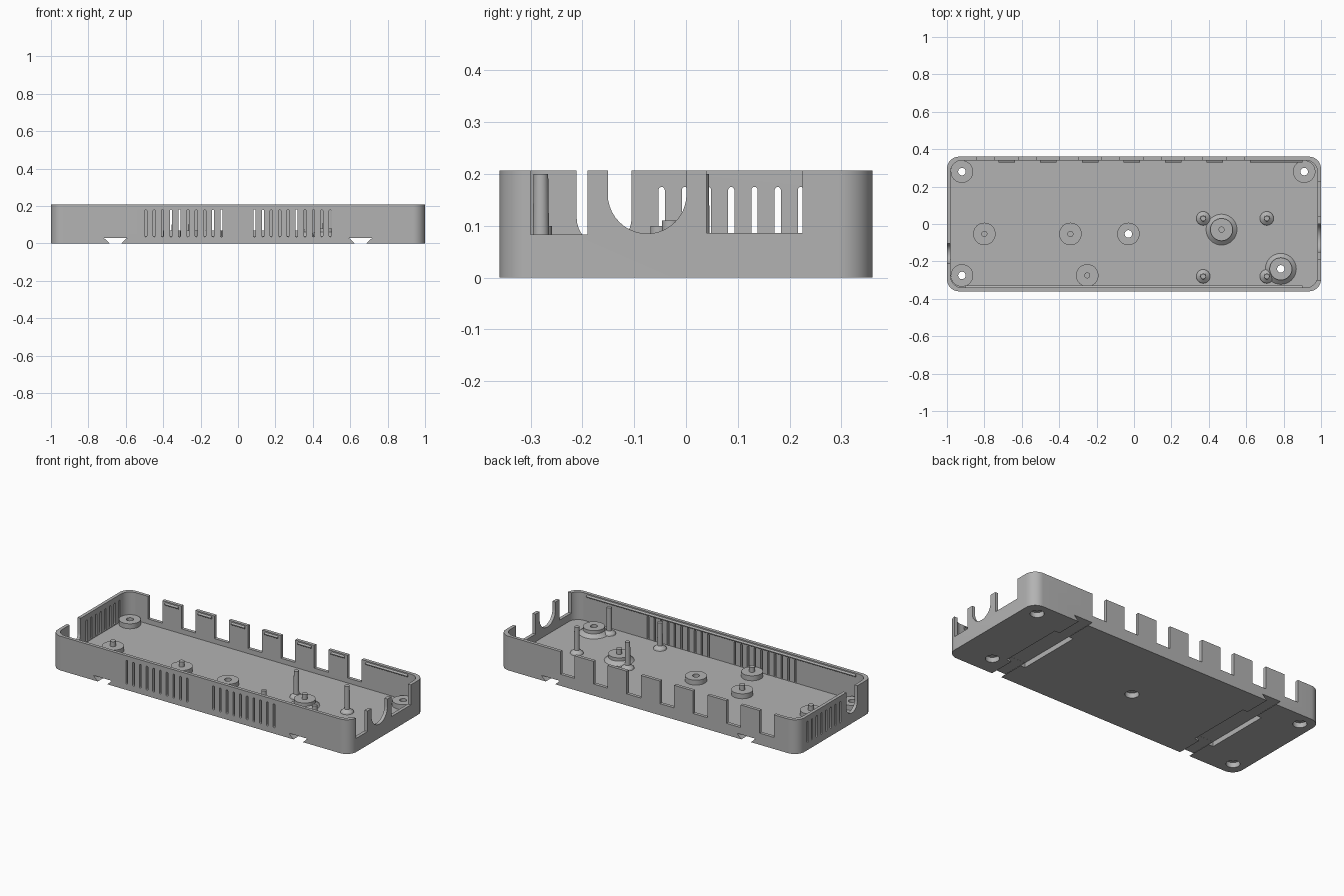
import bpy, bmesh, math

if "Cube" in bpy.data.objects:
    bpy.data.objects.remove(bpy.data.objects["Cube"])

WALL, FLOOR, TOP = 0.02, 0.04, 0.207

grey = bpy.data.materials.new("light grey plastic")
grey.diffuse_color = (0.45, 0.45, 0.45, 1)
grey.use_nodes = True
grey.node_tree.nodes["Principled BSDF"].inputs["Base Color"].default_value = grey.diffuse_color


def finish(name, bm, smooth=True):
    bmesh.ops.recalc_face_normals(bm, faces=bm.faces)
    me = bpy.data.meshes.new(name)
    bm.to_mesh(me)
    bm.free()
    me.materials.append(grey)
    ob = bpy.data.objects.new(name, me)
    bpy.context.collection.objects.link(ob)
    if smooth:
        shade(ob)
    return ob


def shade(ob):
    bpy.ops.object.select_all(action='DESELECT')
    ob.select_set(True)
    bpy.context.view_layer.objects.active = ob
    bpy.ops.object.shade_smooth_by_angle(angle=math.radians(30))


def prism(bm, pts, a, b):
    """Extrude a closed 3D outline made by pts(t) from t=a to t=b."""
    lo = [bm.verts.new(p) for p in pts(a)]
    hi = [bm.verts.new(p) for p in pts(b)]
    n = len(lo)
    bm.faces.new(lo)
    bm.faces.new(hi)
    for i in range(n):
        bm.faces.new((lo[i], lo[(i + 1) % n], hi[(i + 1) % n], hi[i]))


def box(bm, x0, x1, y0, y1, z0, z1):
    prism(bm, lambda z: [(x0, y0, z), (x1, y0, z), (x1, y1, z), (x0, y1, z)], z0, z1)


def rounded(hx, hy, r, steps=10):
    out = []
    for k, (sx, sy) in enumerate([(1, 1), (-1, 1), (-1, -1), (1, -1)]):
        for i in range(steps + 1):
            a = math.pi / 2 * (k + i / steps)
            out.append((sx * (hx - r) + r * math.cos(a), sy * (hy - r) + r * math.sin(a)))
    return out


def slot(c, z0, z1, r, steps=8):
    """Upright slot outline with a round bottom and a round top."""
    low = [(c + r * math.cos(a), z0 + r + r * math.sin(a))
           for a in [math.pi + math.pi * i / steps for i in range(steps + 1)]]
    high = [(c + r * math.cos(a), z1 - r + r * math.sin(a))
            for a in [math.pi * i / steps for i in range(steps + 1)]]
    return low + high


def cylinder(bm, x, y, r, z0, z1, n=32):
    ring = [(x + r * math.cos(2 * math.pi * i / n), y + r * math.sin(2 * math.pi * i / n)) for i in range(n)]
    prism(bm, lambda z: [(u, v, z) for u, v in ring], z0, z1)


def cut(target, bm):
    cutter = finish("cutter", bm, False)
    cutter.hide_render = True
    mod = target.modifiers.new("cut", 'BOOLEAN')
    mod.operation, mod.solver, mod.object = 'DIFFERENCE', 'EXACT', cutter
    bpy.context.view_layer.objects.active = target
    bpy.ops.object.modifier_apply(modifier=mod.name)
    bpy.data.objects.remove(cutter)


def lathe(name, x, y, profile, closed=False, n=32):
    """Spin (radius, z) points; closed profiles leave a hole in the middle."""
    bm = bmesh.new()
    rings = [[bm.verts.new((x + r * math.cos(2 * math.pi * i / n), y + r * math.sin(2 * math.pi * i / n), z))
              for i in range(n)] for r, z in profile]
    pairs = list(zip(rings, rings[1:])) + ([(rings[-1], rings[0])] if closed else [])
    for p, q in pairs:
        for i in range(n):
            j = (i + 1) % n
            bm.faces.new((p[i], p[j], q[j], q[i]))
    if not closed:
        bm.faces.new(rings[0])
        bm.faces.new(rings[-1])
    return finish(name, bm)


# Tray shell: rounded block with a hollowed inside
bm = bmesh.new()
prism(bm, lambda z: [(u, v, z) for u, v in rounded(1, 0.36, 0.065)], 0, TOP)
tray = finish("tray", bm, False)
bm = bmesh.new()
prism(bm, lambda z: [(u, v, z) for u, v in rounded(1 - WALL, 0.36 - WALL, 0.06)], FLOOR, 0.4)
cut(tray, bm)

# Back port openings, front and left ventilation slots, end openings
bm = bmesh.new()
for i in range(7):
    x = -0.84 + 0.2225 * i
    box(bm, x, x + 0.095, 0.3, 0.45, 0.07, 0.4)
for side in (-1, 1):
    for i in range(10):
        pts = slot(side * (0.088 + 0.045 * i), 0.035, 0.18, 0.006)
        prism(bm, lambda y: [(u, y, w) for u, w in pts], -0.45, -0.3395)
for i in range(8):
    pts = slot(-0.047 + 0.0448 * i, 0.045, 0.175, 0.006)
    prism(bm, lambda x: [(x, u, w) for u, w in pts], -1.1, -0.95)
pts = slot(-0.158, 0.062, 0.5, 0.053, 16)
prism(bm, lambda x: [(x, u, w) for u, w in pts], -1.1, -0.95)
pts = slot(-0.075, 0.085, 0.5, 0.076, 20)
prism(bm, lambda x: [(x, u, w) for u, w in pts], 0.95, 1.1)
box(bm, 0.95, 1.1, -0.30, -0.19, 0.083, 0.4)
box(bm, 0.95, 1.1, 0.04, 0.225, 0.086, 0.4)
cut(tray, bm)

# Dovetail channels under the floor
bm = bmesh.new()
for c in (-0.655, 0.655):
    pts = [(c - 0.03, -0.002), (c + 0.03, -0.002), (c + 0.062, 0.029), (c - 0.062, 0.029)]
    prism(bm, lambda y: [(u, y, w) for u, w in pts], -0.5, 0.5)
cut(tray, bm)
bm = bmesh.new()
for c in (-0.655, 0.655):
    box(bm, c - 0.064, c + 0.064, -0.2, 0.2, -0.1, 0.0295)
cut(tray, bm)

# Screw holes with wide recesses below
screws = [(-0.92, 0.28), (0.91, 0.28), (-0.92, -0.275), (-0.03, -0.053), (0.785, -0.24)]
for r, z in ((0.038, 0.03), (0.02, 0.1)):
    bm = bmesh.new()
    for x, y in screws:
        cylinder(bm, x, y, r, -0.1, z)
    cut(tray, bm)
shade(tray)

# Screw bosses
base, high = FLOOR - 0.002, 0.07
for x, y in screws[:4]:
    lathe("screw_boss", x, y, [(0.02, base), (0.06, base), (0.06, high), (0.02, high)], True)
lathe("flared_screw_boss", 0.785, -0.24, [(0.02, base), (0.085, base), (0.06, 0.06),
      (0.06, high + 0.01), (0.02, high + 0.01)], True)

# Locating bosses with a peg on top
for x, y in [(-0.8, -0.053), (-0.34, -0.053), (-0.25, -0.275)]:
    lathe("peg_boss", x, y, [(0.06, base), (0.06, high), (0.016, high), (0.016, 0.1)])
lathe("flared_peg_boss", 0.468, -0.03, [(0.085, base), (0.06, 0.06), (0.06, high + 0.01),
      (0.016, high + 0.01), (0.016, 0.11)])

# Tall board pins on conical feet
for x in (0.37, 0.71):
    for y in (0.03, -0.28):
        lathe("board_pin", x, y, [(0.038, base), (0.034, 0.048), (0.016, 0.062), (0.014, 0.2)], n=24)

# Snap ridges along the inside of the long walls
bm = bmesh.new()
spans = [(-0.724 + 0.2225 * i, -0.636 + 0.2225 * i) for i in range(6)] + [(0.62, 0.9)]
for s, sp in [(1, p) for p in spans] + [(-1, (-0.9, 0.9))]:
    pts = [(s * 0.341, 0.182), (s * 0.329, 0.19), (s * 0.329, 0.194), (s * 0.341, 0.2)]
    prism(bm, lambda x: [(x, u, w) for u, w in pts], *sp)
finish("snap_ridges", bm, False)
